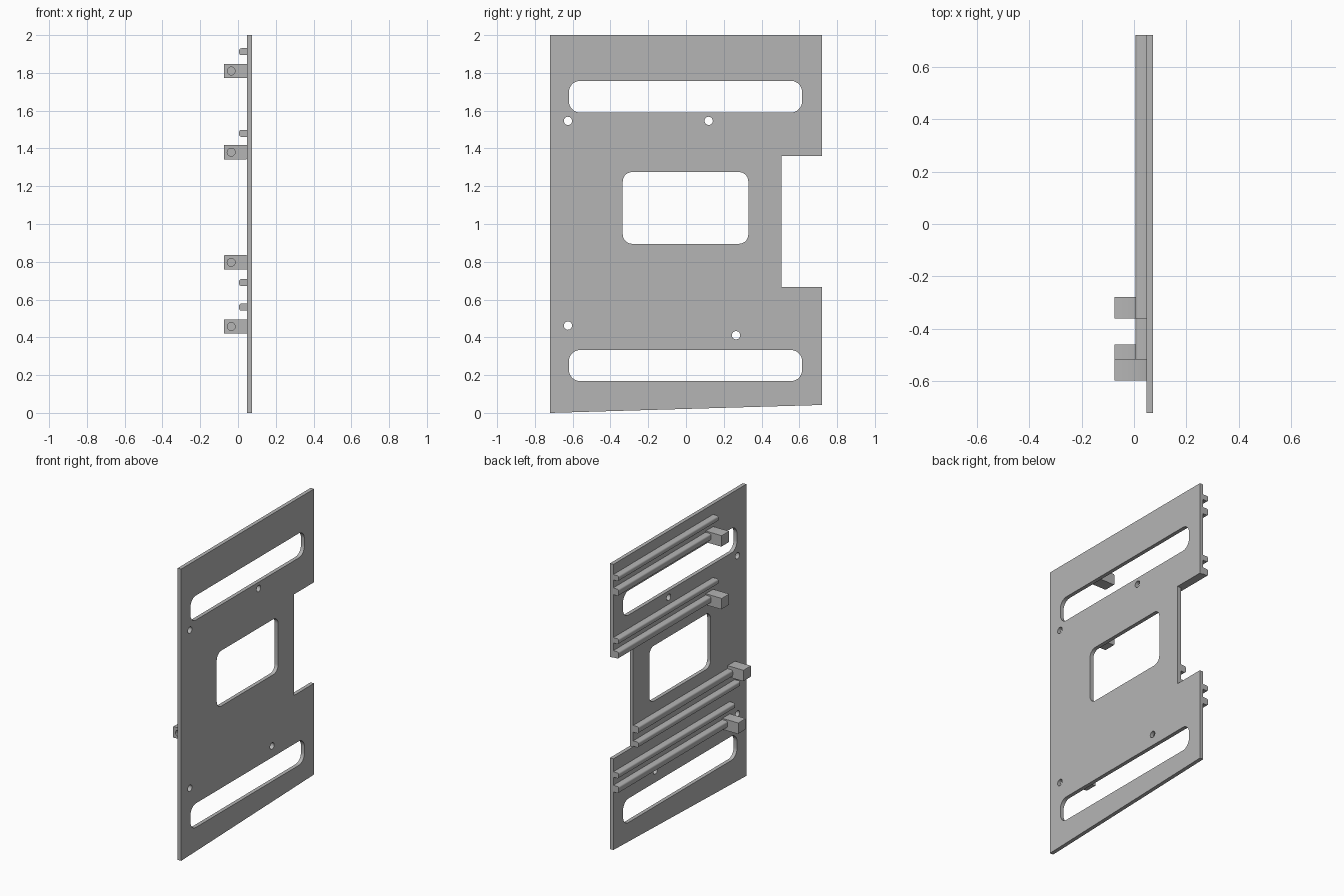
import bpy, bmesh, math
from mathutils import Matrix

if "Cube" in bpy.data.objects:
    bpy.data.objects.remove(bpy.data.objects["Cube"])

grey = bpy.data.materials.new("light grey")
grey.use_nodes = True
COL = (0.46, 0.46, 0.46, 1)
grey.diffuse_color = COL
grey.node_tree.nodes["Principled BSDF"].inputs["Base Color"].default_value = COL

# Profile axes: ALONG_X draws in (y, z), ALONG_Y draws in (z, x)
ALONG_X = Matrix(((0, 0, 1), (1, 0, 0), (0, 1, 0)))
ALONG_Y = Matrix(((0, 1, 0), (0, 0, 1), (1, 0, 0)))
parts = []


def rounded(a0, a1, b0, b1, r, n=7):
    """Rounded rectangle outline."""
    pts = []
    corners = ((a1 - r, b1 - r), (a0 + r, b1 - r), (a0 + r, b0 + r), (a1 - r, b0 + r))
    for k, (ca, cb) in enumerate(corners):
        for i in range(n + 1):
            t = math.pi / 2 * (k + i / n)
            pts.append((ca + r * math.cos(t), cb + r * math.sin(t)))
    return pts


def circle(a, b, r, n=24):
    return [(a + r * math.cos(math.tau * i / n), b + r * math.sin(math.tau * i / n))
            for i in range(n)]


def prism(name, loops, start, end, axes):
    """Extrude an outline (first loop) with holes (other loops)."""
    cu = bpy.data.curves.new(name, 'CURVE')
    cu.dimensions, cu.fill_mode = '2D', 'BOTH'
    cu.extrude = (end - start) / 2
    for loop in loops:
        sp = cu.splines.new('POLY')
        sp.points.add(len(loop) - 1)
        for p, (a, b) in zip(sp.points, loop):
            p.co = (a, b, 0, 1)
        sp.use_cyclic_u = True
    tmp = bpy.data.objects.new(name + "_outline", cu)
    bpy.context.collection.objects.link(tmp)
    dg = bpy.context.evaluated_depsgraph_get()
    me = bpy.data.meshes.new_from_object(tmp.evaluated_get(dg))
    bpy.data.objects.remove(tmp)
    bpy.data.curves.remove(cu)
    me.transform(Matrix.Translation((0, 0, (start + end) / 2)))
    me.transform(axes.to_4x4())
    bm = bmesh.new()
    bm.from_mesh(me)
    bmesh.ops.remove_doubles(bm, verts=bm.verts, dist=1e-5)
    bmesh.ops.recalc_face_normals(bm, faces=bm.faces)
    bm.to_mesh(me)
    bm.free()
    me.name = name
    me.materials.clear()
    me.materials.append(grey)
    ob = bpy.data.objects.new(name, me)
    bpy.context.collection.objects.link(ob)
    parts.append(ob)
    return ob


def rail(name, z, height, y0, y1):
    """Rail with rounded outer edges, standing on the inner face of the plate."""
    x_out, x_in, r, h = 0.006, 0.048, 0.012, height / 2
    outline = [(z - h, x_in), (z + h, x_in)]
    for k, cz in ((0, z + h - r), (1, z - h + r)):
        for i in range(6):
            t = math.pi / 2 * (k + i / 5)
            outline.append((cz + r * math.cos(t), x_out + r - r * math.sin(t)))
    prism(name, [outline], y0, y1, ALONG_Y)


def block(name, z, y0, y1):
    """End block with a blind round hole in its front face."""
    ob = prism(name, [rounded(z - 0.038, z + 0.038, -0.075, 0.048, 0.004, 2)], y0, y1, ALONG_Y)
    cutter = prism("hole_cutter", [circle(z, -0.036, 0.021)], y0 - 0.02, y0 + 0.045, ALONG_Y)
    cutter.hide_render = True
    mod = ob.modifiers.new("hole", 'BOOLEAN')
    mod.operation, mod.solver, mod.object = 'DIFFERENCE', 'EXACT', cutter
    dg = bpy.context.evaluated_depsgraph_get()
    ob.data = bpy.data.meshes.new_from_object(ob.evaluated_get(dg))
    ob.modifiers.clear()
    parts.remove(cutter)
    bpy.data.objects.remove(cutter)


# Plate: notched outline, two slots, window and four screw holes
plate = [(-0.72, 0), (0.72, 0.042), (0.72, 0.667), (0.505, 0.667),
         (0.505, 1.36), (0.72, 1.36), (0.72, 2), (-0.72, 2)]
openings = [rounded(-0.62, 0.615, 1.59, 1.758, 0.06),
            rounded(-0.62, 0.615, 0.168, 0.333, 0.06),
            rounded(-0.335, 0.33, 0.895, 1.275, 0.05)]
openings += [circle(y, z, 0.022) for y, z in
             ((-0.625, 1.546), (0.12, 1.546), (-0.625, 0.462), (0.265, 0.411))]
prism("plate", [plate] + openings, 0.047, 0.073, ALONG_X)

# Rail pairs: block z, thin rail z, block front y, rail back end y
pairs = {"top": (1.81, 1.912, -0.36, 0.72),
         "upper": (1.38, 1.48, -0.36, 0.72),
         "lower": (0.797, 0.69, -0.596, 0.505),
         "bottom": (0.457, 0.56, -0.54, 0.72)}
for name, (zb, zt, yf, yb) in pairs.items():
    rail(name + "_thin_rail", zt, 0.037, yf, yb)
    rail(name + "_main_rail", zb + math.copysign(0.006, zt - zb), 0.046, yf + 0.07, yb)
    block(name + "_end_block", zb, yf, yf + 0.081)

# Smooth the rounded surfaces, keep edges sharp
bpy.ops.object.select_all(action='DESELECT')
for ob in parts:
    ob.select_set(True)
bpy.context.view_layer.objects.active = parts[0]
bpy.ops.object.shade_smooth_by_angle(angle=math.radians(30))
